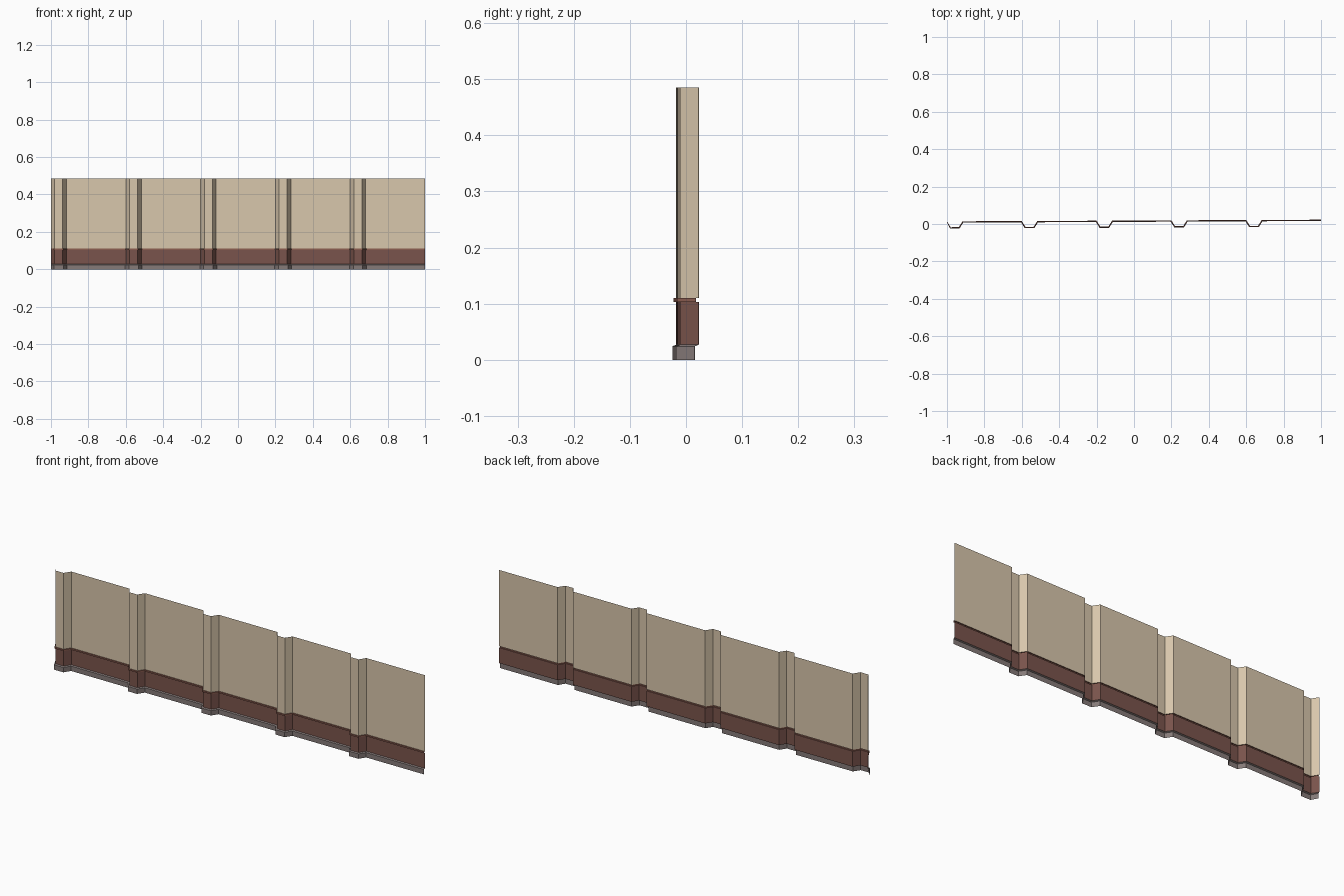
import bpy

cube = bpy.data.objects.get("Cube")
if cube:
    bpy.data.objects.remove(cube, do_unlink=True)


def srgb(c):
    c /= 255
    return c / 12.92 if c <= 0.04045 else ((c + 0.055) / 1.055) ** 2.4


def material(name, r, g, b):
    m = bpy.data.materials.new(name)
    m.use_nodes = True
    col = (srgb(r), srgb(g), srgb(b), 1)
    m.diffuse_color = col
    m.node_tree.nodes["Principled BSDF"].inputs["Base Color"].default_value = col
    return m


beige = material("beige plaster", 217, 199, 172)
brown = material("red brown paint", 122, 84, 76)
trim_brown = material("warm brown trim", 140, 93, 80)
grey = material("grey stone", 134, 123, 121)

BAY = 0.4      # spacing of the pilasters
SKEW = 0.0045  # slight turn of the whole wall
FLAT, FRONT = 0.0185, -0.013


def plan(offset):
    """Wall outline seen from above, pushed forward by offset."""
    side = offset * 0.54
    pts = []
    for i in range(5):
        x = -1 + i * BAY
        pts += [(max(-1, x - side), FLAT), (x + 0.02 - side, FRONT),
                (x + 0.063 + side, FRONT), (x + 0.083 + side, FLAT)]
    pts.append((1, FLAT))
    return [(x, y + SKEW * x - offset) for x, y in pts]


def band(name, profile, mat):
    """Sheet swept along the plan; profile holds (forward offset, height)."""
    verts, faces = [], []
    for offset, z in profile:
        verts += [(x, y, z) for x, y in plan(offset)]
    n = len(verts) // len(profile)
    for r in range(len(profile) - 1):
        for i in range(n - 1):
            a = r * n + i
            faces.append((a, a + 1, a + n + 1, a + n))
    mesh = bpy.data.meshes.new(name)
    mesh.from_pydata(verts, [], faces)
    mesh.materials.append(mat)
    obj = bpy.data.objects.new(name, mesh)
    bpy.context.collection.objects.link(obj)


# Stone plinth with its sloped top
band("plinth", [(0.007, 0), (0.007, 0.024), (0, 0.027)], grey)
# Painted lower wall
band("lower_wall", [(0, 0.027), (0, 0.103)], brown)
# Projecting rail with its ledges
band("rail", [(0, 0.103), (0.005, 0.103), (0.005, 0.11), (0, 0.11)], trim_brown)
# Plain upper wall
band("upper_wall", [(0, 0.11), (0, 0.485)], beige)
